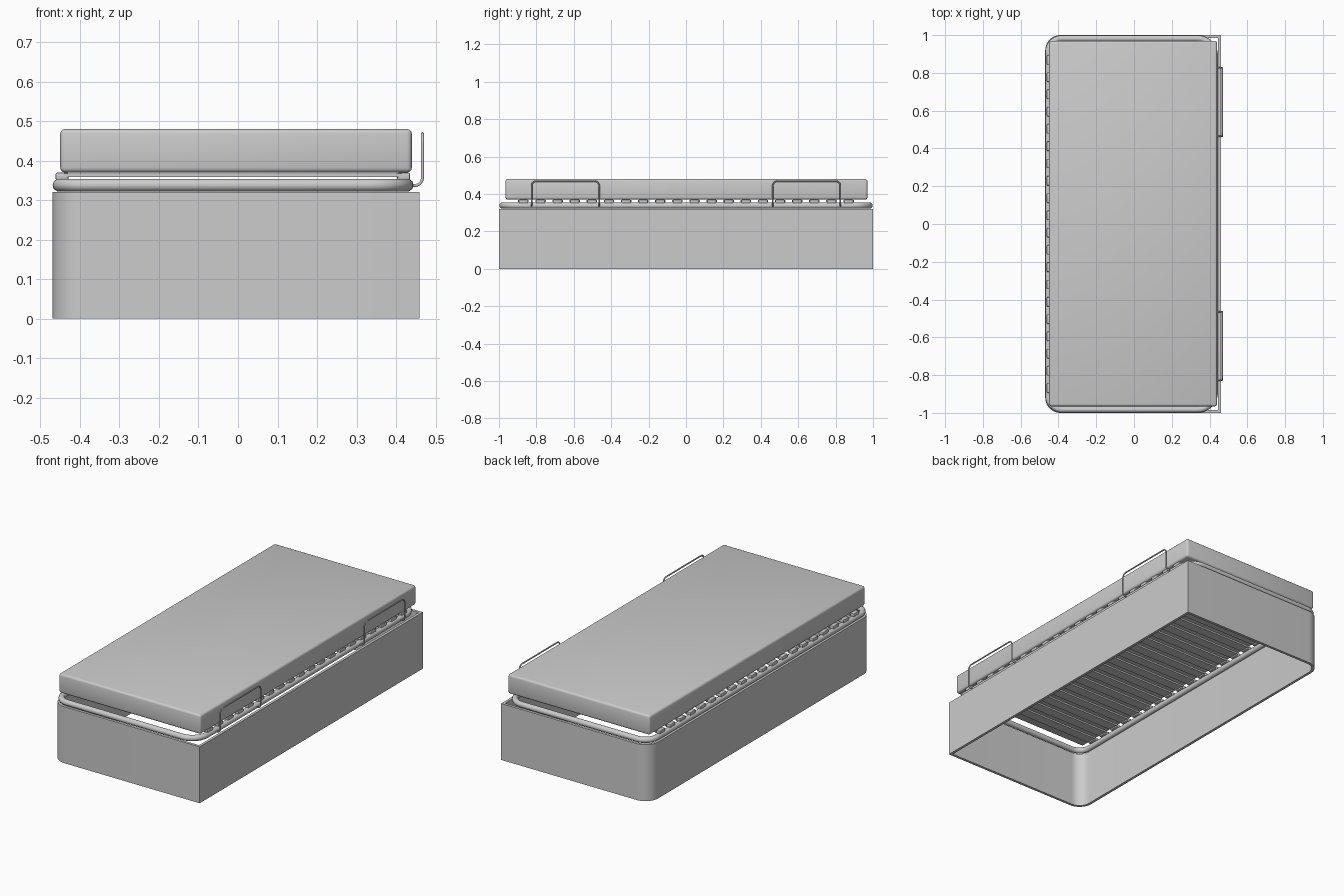
import bpy
import bmesh
from math import sin, cos, pi
from mathutils import Vector

cube = bpy.data.objects.get("Cube")
if cube:
    bpy.data.objects.remove(cube)

grey = bpy.data.materials.new("plain grey")
grey.use_nodes = True
colour = (0.6, 0.6, 0.6, 1)
grey.diffuse_color = colour
grey.node_tree.nodes["Principled BSDF"].inputs["Base Color"].default_value = colour


def finish(name, bm, smooth=True):
    mesh = bpy.data.meshes.new(name)
    bmesh.ops.recalc_face_normals(bm, faces=bm.faces)
    bm.to_mesh(mesh)
    bm.free()
    mesh.materials.append(grey)
    obj = bpy.data.objects.new(name, mesh)
    bpy.context.collection.objects.link(obj)
    if smooth:
        bpy.ops.object.select_all(action="DESELECT")
        obj.select_set(True)
        bpy.context.view_layer.objects.active = obj
        bpy.ops.object.shade_smooth_by_angle()
    return obj


def box(name, lo, hi, bevel=0.0, segments=3):
    lo, hi = Vector(lo), Vector(hi)
    bm = bmesh.new()
    bmesh.ops.create_cube(bm, size=1)
    for v in bm.verts:
        v.co = (lo + hi) / 2 + v.co * (hi - lo)
    if bevel:
        bmesh.ops.bevel(bm, geom=bm.edges[:], offset=bevel, segments=segments,
                        profile=0.5, affect="EDGES")
    return finish(name, bm)


def round_path(points, radii, steps=8, closed=False):
    """Replace each corner of a path with an arc-like curve."""
    out = []
    n = len(points)
    for i, (p, r) in enumerate(zip(points, radii)):
        p = Vector(p)
        if r == 0 or (not closed and i in (0, n - 1)):
            out.append(p)
            continue
        u = (Vector(points[i - 1]) - p).normalized()
        w = (Vector(points[(i + 1) % n]) - p).normalized()
        for k in range(steps + 1):
            a = k / steps * pi / 2
            out.append(p + u * r * (1 - sin(a)) + w * r * (1 - cos(a)))
    return out


def tube(name, path, radius, closed=False):
    curve = bpy.data.curves.new(name, "CURVE")
    curve.dimensions = "3D"
    curve.bevel_depth = radius
    curve.bevel_resolution = 3
    curve.use_fill_caps = True
    spline = curve.splines.new("POLY")
    spline.points.add(len(path) - 1)
    for point, co in zip(spline.points, path):
        point.co = (*co, 1)
    spline.use_cyclic_u = closed
    curve.materials.append(grey)
    obj = bpy.data.objects.new(name, curve)
    bpy.context.collection.objects.link(obj)
    return obj


# Skirt: thin walls, open above and below, rounded on the -x corners
def outline(inset, radius):
    x0, x1, y = -0.47 + inset, 0.46 - inset, 1 - inset
    corners = [(x0, -y, 0), (x1, -y, 0), (x1, y, 0), (x0, y, 0)]
    return round_path(corners, [radius, 0, 0, radius], 10, True)


WALL, SKIRT_TOP = 0.015, 0.32
bm = bmesh.new()
rings = []
for inset, radius, z in ((0, 0.08, 0), (0, 0.08, SKIRT_TOP),
                         (WALL, 0.065, SKIRT_TOP), (WALL, 0.065, 0)):
    rings.append([bm.verts.new((p.x, p.y, z)) for p in outline(inset, radius)])
for a, b in zip(rings, rings[1:] + rings[:1]):
    for i in range(len(a)):
        j = (i + 1) % len(a)
        bm.faces.new((a[i], a[j], b[j], b[i]))
finish("skirt", bm)

# Tube frame resting on the skirt
FRAME_R, FRAME_Z = 0.0165, 0.338
fx0, fx1, fy = -0.453, 0.428, 0.982
frame_corners = [(fx0, -fy, FRAME_Z), (fx1, -fy, FRAME_Z),
                 (fx1, fy, FRAME_Z), (fx0, fy, FRAME_Z)]
tube("frame", round_path(frame_corners, [0.07, 0.09, 0.09, 0.07], 10, True),
     FRAME_R, True)

# Slats with an end cap on each side
SLATS, PITCH = 20, 0.0915
for i in range(SLATS):
    y = (i - (SLATS - 1) / 2) * PITCH
    box(f"slat_{i + 1}", (-0.44, y - 0.028, 0.358), (0.415, y + 0.028, 0.367))
    for side, x in (("right", -0.462), ("left", 0.403)):
        box(f"slat_cap_{side}_{i + 1}", (x, y - 0.025, 0.35),
            (x + 0.033, y + 0.025, 0.37), 0.005, 2)

# Mattress
box("mattress", (-0.45, -0.965, 0.37), (0.44, 0.97, 0.48), 0.012)

# Bent wire mattress holders on the +x side
for label, s in (("front", -1), ("back", 1)):
    ya, yb = s * 0.464, s * 0.826
    corners = [(0.43, ya, 0.337), (0.467, ya, 0.337), (0.467, ya, 0.468),
               (0.467, yb, 0.468), (0.467, yb, 0.337), (0.43, yb, 0.337)]
    tube(f"{label}_mattress_holder",
         round_path(corners, [0, 0.02, 0.025, 0.025, 0.02, 0], 6), 0.004)
